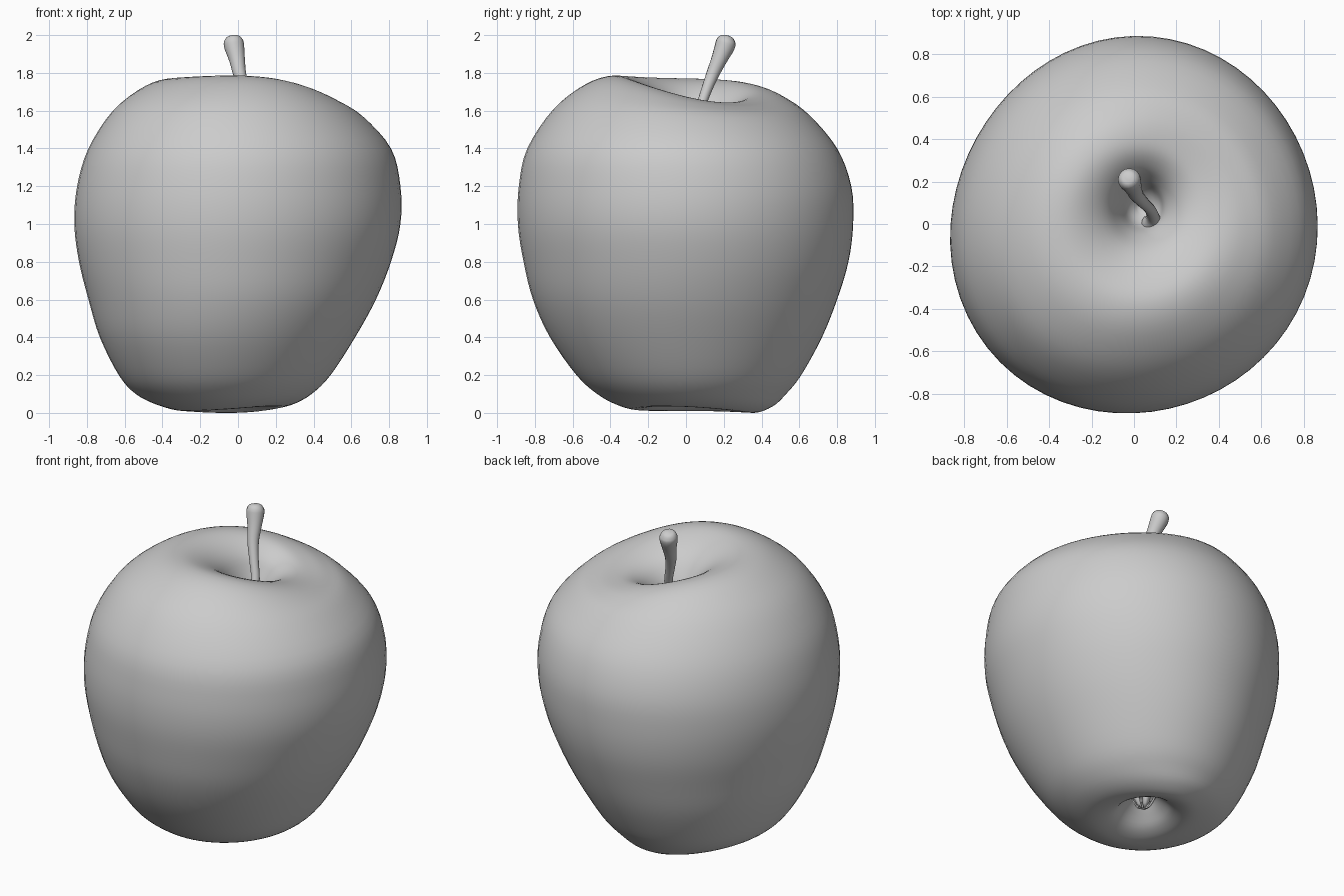
import bpy, bmesh, math
from mathutils import Vector

if "Cube" in bpy.data.objects:
    bpy.data.objects.remove(bpy.data.objects["Cube"])

SIDES = 64
STEPS = 4

# Apple rings from the stem cavity down to the blossom end:
# x min, x max, y min, y max, then height at +x, +y, -x, -y
RINGS = [
    (.02, .06, .06, .10, 1.40, 1.40, 1.40, 1.40),
    (-.03, .12, .00, .16, 1.45, 1.45, 1.45, 1.45),
    (-.07, .15, -.05, .21, 1.54, 1.55, 1.56, 1.56),
    (-.13, .22, -.13, .26, 1.62, 1.63, 1.67, 1.67),
    (-.23, .31, -.25, .34, 1.66, 1.685, 1.745, 1.75),
    (-.35, .42, -.38, .43, 1.665, 1.69, 1.77, 1.785),
    (-.49, .53, -.53, .53, 1.64, 1.66, 1.73, 1.74),
    (-.66, .66, -.70, .65, 1.57, 1.58, 1.60, 1.61),
]
# Plain level rings of the flank: x min, x max, y min, y max, height
FLANK = [
    (-.79, .81, -.84, .80, 1.4), (-.85, .86, -.885, .875, 1.2),
    (-.865, .86, -.89, .885, 1.0), (-.84, .81, -.86, .86, .8),
    (-.79, .73, -.81, .80, .6), (-.73, .62, -.72, .72, .4),
    (-.63, .49, -.58, .61, .2), (-.54, .39, -.47, .53, .1),
]
RINGS += [f + (f[4],) * 3 for f in FLANK]
RINGS += [
    (-.42, .29, -.37, .46, .045, .035, .04, .045),
    (-.29, .20, -.27, .36, .03, .00, .01, .02),
    (-.20, .13, -.16, .26, .05, .03, .035, .04),
    (-.14, .09, -.07, .19, .10, .09, .09, .10),
    (-.08, .04, .00, .12, .15, .15, .15, .15),
    (-.03, .00, .04, .07, .16, .16, .16, .16),
]


def catmull(a, b, c, d, t):
    return [.5 * (2 * q + (r - p) * t + (2 * p - 5 * q + 4 * r - s) * t * t
                  + (3 * q - p - 3 * r + s) * t ** 3)
            for p, q, r, s in zip(a, b, c, d)]


def refine(rings):
    out = []
    n = len(rings)
    for i in range(n - 1):
        a, d = rings[max(i - 1, 0)], rings[min(i + 2, n - 1)]
        for k in range(STEPS):
            out.append(catmull(a, rings[i], rings[i + 1], d, k / STEPS))
    return out + [rings[-1]]


def ring_points(x0, x1, y0, y1, e, n, w, s):
    pts = []
    for k in range(SIDES):
        a = 2 * math.pi * k / SIDES
        c, sn, s2 = math.cos(a), math.sin(a), math.sin(2 * a)
        # uneven fullness on the diagonals
        f = 1 + s2 * (.015 - .02 * c - .004 * sn)
        z = ((e + n + w + s) / 4 + (e - w) / 2 * c + (n - s) / 2 * sn
             + (e + w - n - s) / 4 * math.cos(2 * a) - .2 * (s - n) * s2)
        pts.append(Vector(((x0 + x1) / 2 + (x1 - x0) / 2 * c * f,
                           (y0 + y1) / 2 + (y1 - y0) / 2 * sn * f, z)))
    return pts


def loft(name, loops):
    bm = bmesh.new()
    rows = [[bm.verts.new(p) for p in loop] for loop in loops]
    n = len(rows[0])
    for a, b in zip(rows, rows[1:]):
        for k in range(n):
            j = (k + 1) % n
            bm.faces.new((a[k], b[k], b[j], a[j]))
    bm.faces.new(rows[0])
    bm.faces.new(rows[-1][::-1])
    bmesh.ops.recalc_face_normals(bm, faces=bm.faces)
    mesh = bpy.data.meshes.new(name)
    bm.to_mesh(mesh)
    bm.free()
    mesh.shade_smooth()
    obj = bpy.data.objects.new(name, mesh)
    bpy.context.collection.objects.link(obj)
    return obj


# Fruit body
loft("apple_body", [ring_points(*r) for r in refine(RINGS)])

# Stem: x, y, z, radius, swept as round sections across the path
STEM = [
    (.08, -.01, 1.38, .05), (.085, .00, 1.44, .05), (.09, .03, 1.50, .032),
    (.075, .07, 1.60, .026), (.04, .105, 1.70, .028), (.01, .14, 1.79, .034),
    (-.005, .175, 1.87, .042), (-.02, .205, 1.94, .053),
    (-.024, .213, 1.97, .050), (-.026, .219, 1.99, .034),
    (-.027, .221, 1.997, .010),
]
path = refine(STEM)
sections = []
for i, (x, y, z, r) in enumerate(path):
    p, q = path[max(i - 1, 0)], path[min(i + 1, len(path) - 1)]
    t = (Vector(q[:3]) - Vector(p[:3])).normalized()
    u = t.cross(Vector((0, 1, 0))).normalized()
    v = t.cross(u)
    sections.append([Vector((x, y, z)) + r * (u * math.cos(a) + v * math.sin(a))
                     for a in (2 * math.pi * k / 16 for k in range(16))])
loft("stem", sections)

# Dried sepals in the blossom end
for k in range(5):
    a = 2 * math.pi * k / 5
    d = Vector((math.cos(a), math.sin(a), 0))
    side = Vector((-d.y, d.x, 0))
    base = Vector((-.02, .06, 0))
    loops = []
    for r, z, w in ((.07, .15, .03), (.055, .11, .028), (.035, .075, .018), (.01, .06, .005)):
        c = base + d * r + Vector((0, 0, z))
        loops.append([c + side * w, c + d * .008, c - side * w, c - d * .008])
    loft(f"sepal_{k + 1}", loops)
